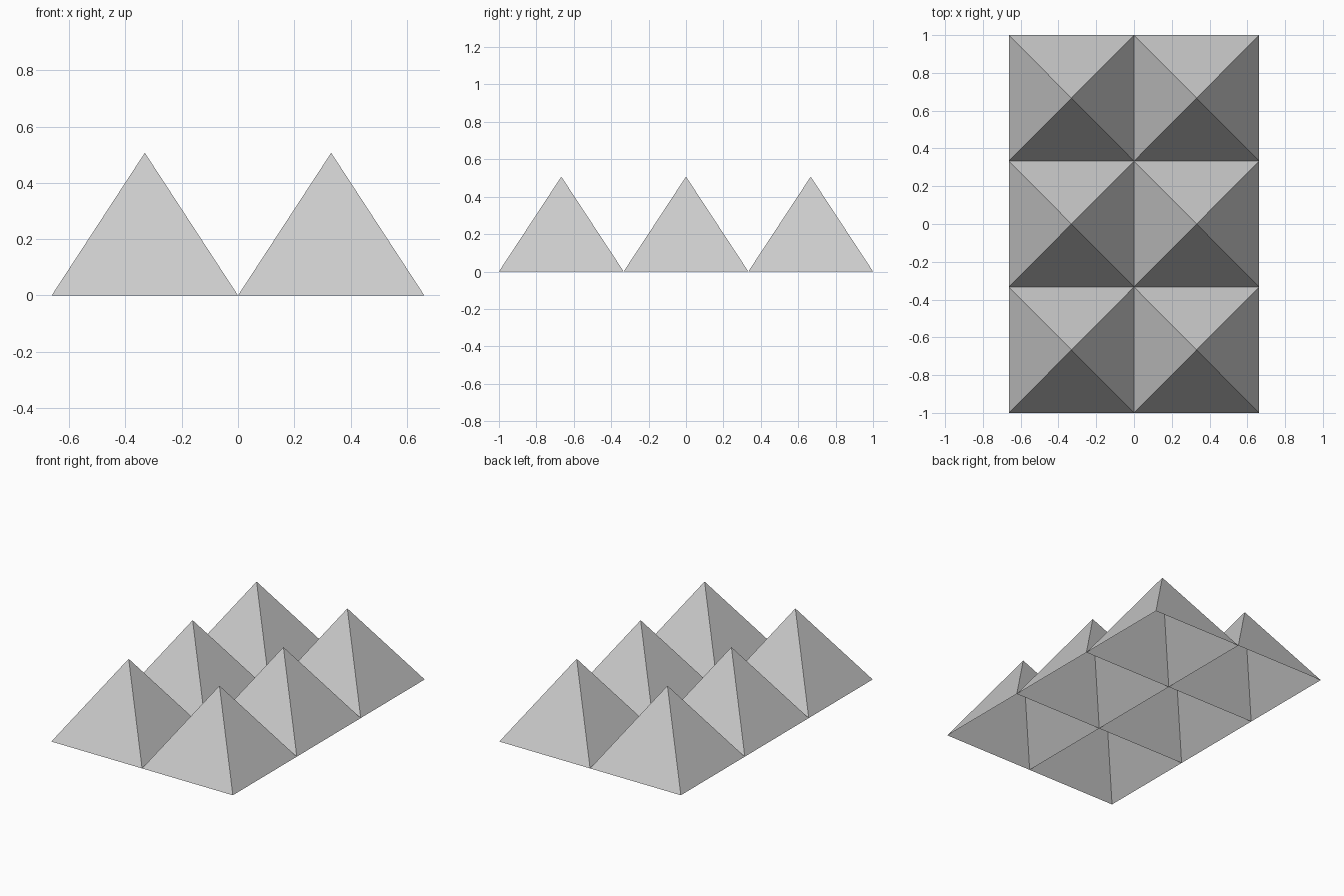
import bpy
import bmesh

if "Cube" in bpy.data.objects:
    bpy.data.objects.remove(bpy.data.objects["Cube"])

WIDTH, DEPTH, HEIGHT = 0.6625, 2 / 3, 0.507


def pyramid(name, cx, cy):
    """Hollow four-sided pyramid shell, open underneath."""
    bm = bmesh.new()
    w, d = WIDTH / 2, DEPTH / 2
    base = [bm.verts.new((sx * w, sy * d, 0))
            for sx, sy in ((-1, -1), (1, -1), (1, 1), (-1, 1))]
    apex = bm.verts.new((0, 0, HEIGHT))
    for i in range(4):
        bm.faces.new((base[i], base[(i + 1) % 4], apex))
    mesh = bpy.data.meshes.new(name)
    bm.to_mesh(mesh)
    bm.free()
    obj = bpy.data.objects.new(name, mesh)
    obj.location = (cx, cy, 0)
    bpy.context.collection.objects.link(obj)


# Two columns by three rows of pyramids
for col in range(2):
    for row in range(3):
        pyramid(f"pyramid_{col + 1}_{row + 1}",
                (col - 0.5) * WIDTH, (row - 1) * DEPTH)
